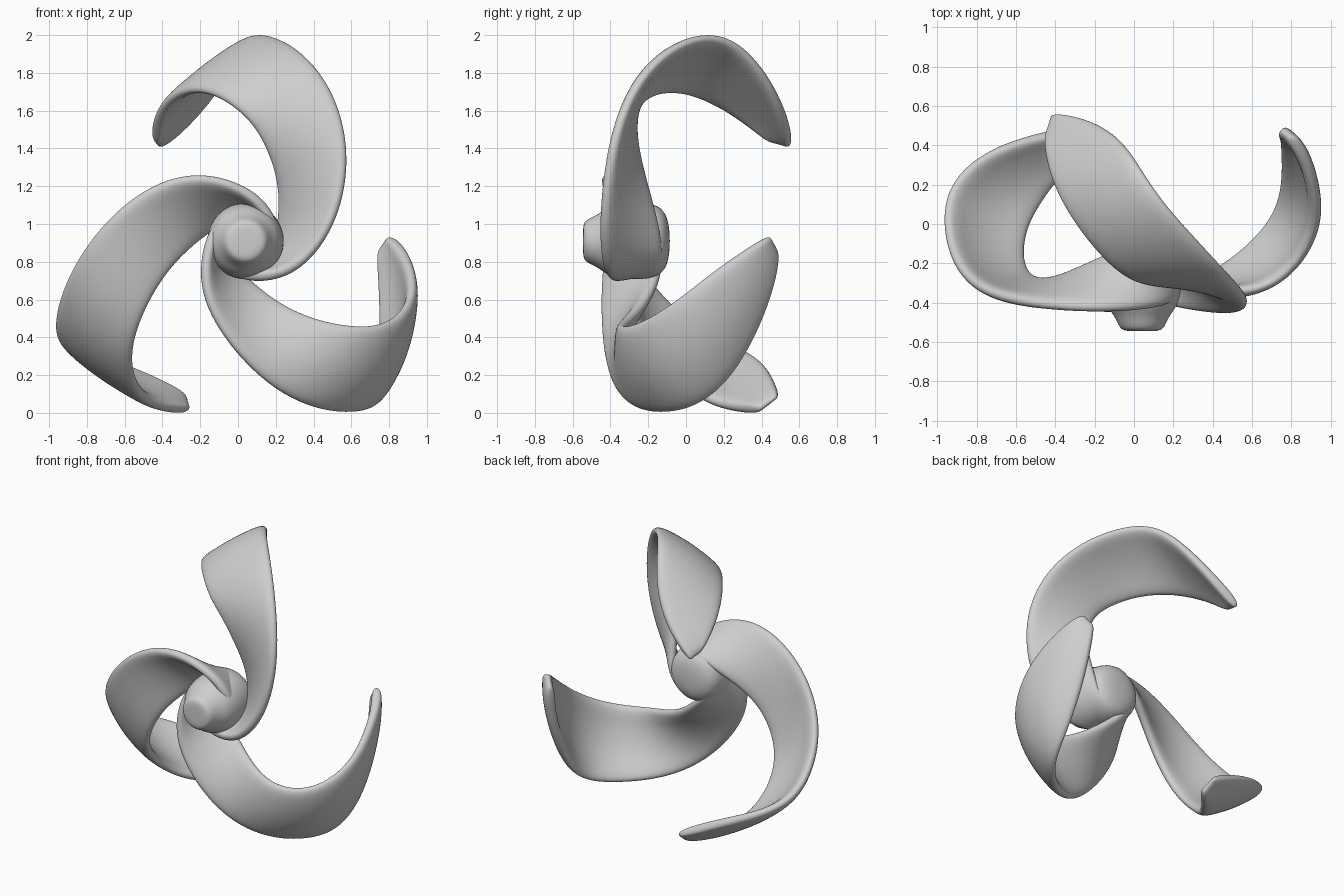
import bpy, bmesh, math
from mathutils import Vector, Matrix

cube = bpy.data.objects.get("Cube")
if cube:
    bpy.data.objects.remove(cube, do_unlink=True)

grey = bpy.data.materials.new("plain grey")
grey.use_nodes = True
colour = (0.62, 0.62, 0.62, 1)
grey.diffuse_color = colour
grey.node_tree.nodes["Principled BSDF"].inputs["Base Color"].default_value = colour

ACROSS = 5        # points across a blade
OUTER_LIP = 0.035  # overhangs that make up for the rounding of the edges
INNER_LIP = 0.018


def make_object(name, bm):
    mesh = bpy.data.meshes.new(name)
    bm.to_mesh(mesh)
    bm.free()
    mesh.materials.append(grey)
    obj = bpy.data.objects.new(name, mesh)
    bpy.context.collection.objects.link(obj)
    for poly in mesh.polygons:
        poly.use_smooth = True
    return obj


def subdivide(obj, levels):
    mod = obj.modifiers.new("Smooth", 'SUBSURF')
    mod.levels = mod.render_levels = levels


def make_blade(name, bulge, stations):
    """Twisted ribbon, bulging outwards near the tip, then thickened."""
    bm = bmesh.new()
    pairs = [(Vector(outer), Vector(inner)) for outer, inner in stations]
    middles = [(a + b) / 2 for a, b in pairs]
    last = len(pairs) - 1
    rows = []
    for k, (a, b) in enumerate(pairs):
        across = (b - a).normalized()
        along = middles[min(k + 1, last)] - middles[max(k - 1, 0)]
        normal = along.cross(across).normalized()
        height = bulge * math.sin(math.pi * max(0, (k - 4) / (last - 4)))
        a, b = a - across * OUTER_LIP, b + across * INNER_LIP
        row = []
        for i in range(ACROSS):
            t = i / (ACROSS - 1)
            row.append(bm.verts.new(a.lerp(b, t) + normal * height * 4 * t * (1 - t)))
        rows.append(row)
    for low, high in zip(rows, rows[1:]):
        for i in range(ACROSS - 1):
            bm.faces.new((low[i], low[i + 1], high[i + 1], high[i]))
    obj = make_object(name, bm)
    skin = obj.modifiers.new("Thickness", 'SOLIDIFY')
    skin.thickness = 0.07
    skin.offset = 0
    subdivide(obj, 3)


# Hub: a lathed profile of radius and depth
profile = [(0, 0), (.085, 0), (.115, .015), (.14, .08), (.185, .13),
           (.205, .22), (.205, .35), (.17, .43), (.09, .455), (0, .46)]
bm = bmesh.new()
verts = [bm.verts.new((r, d, 0)) for r, d in profile]
edges = [bm.edges.new(pair) for pair in zip(verts, verts[1:])]
bmesh.ops.spin(bm, geom=verts + edges, cent=(0, 0, 0), axis=(0, 1, 0),
               angle=math.tau, steps=24)
bmesh.ops.remove_doubles(bm, verts=bm.verts, dist=0.0005)
bmesh.ops.recalc_face_normals(bm, faces=bm.faces)
bm.transform(Matrix.Translation((0.04, -0.545, 0.91)))
subdivide(make_object("hub", bm), 2)

# Blades: pairs of outer and inner edge points from root to tip
make_blade("upper_blade", 0.03, [
    ((-.09, -.32, .79), (-.09, -.18, .81)),
    ((.08, -.36, .71), (.08, -.16, .73)),
    ((.30, -.41, .75), (.20, -.14, .85)),
    ((.48, -.43, .97), (.23, -.16, 1.0)),
    ((.555, -.41, 1.25), (.235, -.22, 1.2)),
    ((.54, -.36, 1.51), (.18, -.27, 1.38)),
    ((.45, -.26, 1.74), (.10, -.29, 1.53)),
    ((.30, -.10, 1.91), (-.02, -.27, 1.64)),
    ((.12, .10, 1.99), (-.15, -.16, 1.71)),
    ((.01, .27, 1.94), (-.28, 0, 1.71)),
    ((-.09, .42, 1.76), (-.38, .17, 1.64)),
    ((-.25, .51, 1.56), (-.43, .33, 1.54)),
    ((-.43, .53, 1.41), (-.44, .47, 1.43)),
])
make_blade("right_blade", 0.06, [
    ((.02, -.34, 1.07), (.02, -.18, 1.06)),
    ((-.13, -.38, .98), (-.10, -.16, .98)),
    ((-.18, -.41, .77), (-.07, -.14, .80)),
    ((-.15, -.42, .57), (.05, -.16, .69)),
    ((0, -.41, .34), (.20, -.23, .57)),
    ((.20, -.36, .15), (.37, -.31, .49)),
    ((.41, -.26, .05), (.54, -.35, .45)),
    ((.60, -.12, .03), (.71, -.30, .44)),
    ((.73, .04, .06), (.84, -.18, .49)),
    ((.77, .20, .18), (.92, -.02, .60)),
    ((.77, .34, .41), (.92, .14, .73)),
    ((.77, .44, .68), (.87, .33, .86)),
    ((.76, .47, .89), (.79, .45, .93)),
])
make_blade("left_blade", 0.04, [
    ((.18, -.32, .80), (.17, -.18, .80)),
    ((.20, -.36, .98), (.16, -.16, .98)),
    ((.10, -.40, 1.15), (.04, -.13, 1.09)),
    ((-.15, -.42, 1.25), (-.12, -.16, 1.0)),
    ((-.40, -.41, 1.21), (-.25, -.23, .90)),
    ((-.63, -.38, 1.05), (-.38, -.29, .77)),
    ((-.80, -.31, .84), (-.48, -.30, .61)),
    ((-.90, -.18, .64), (-.55, -.26, .45)),
    ((-.94, 0, .47), (-.58, -.16, .30)),
    ((-.92, .17, .37), (-.56, -.02, .17)),
    ((-.79, .32, .30), (-.49, .11, .07)),
    ((-.56, .42, .22), (-.39, .25, .03)),
    ((-.26, .47, .07), (-.25, .40, .02)),
])
